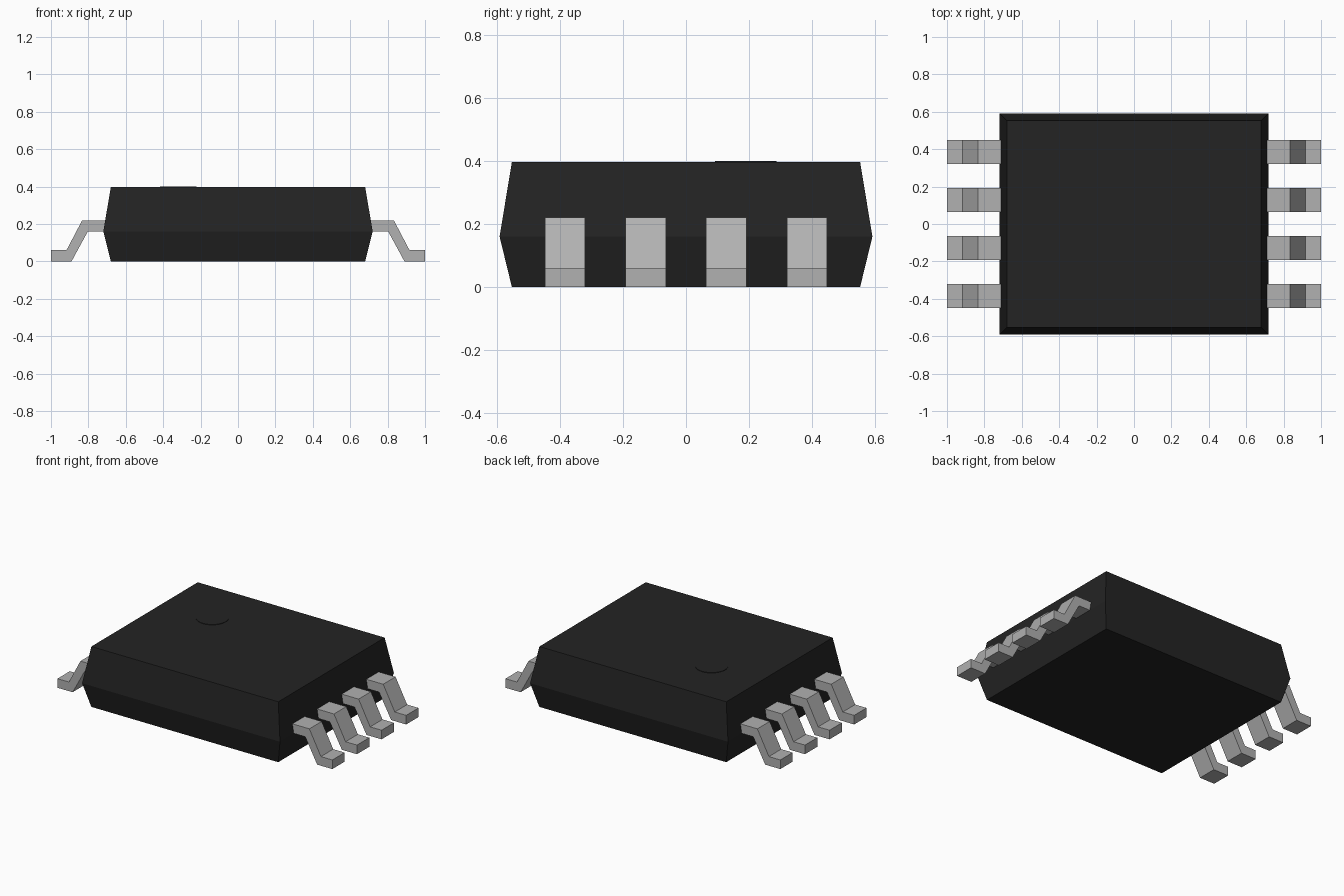
import bpy, bmesh

cube = bpy.data.objects.get("Cube")
if cube:
    bpy.data.objects.remove(cube, do_unlink=True)


def material(name, rgb):
    m = bpy.data.materials.new(name)
    m.use_nodes = True
    m.diffuse_color = (*rgb, 1)
    m.node_tree.nodes["Principled BSDF"].inputs["Base Color"].default_value = (*rgb, 1)
    return m


black = material("black plastic", (0.017, 0.017, 0.017))
metal = material("grey metal", (0.44, 0.44, 0.44))


def add_object(name, bm, mat):
    bmesh.ops.recalc_face_normals(bm, faces=bm.faces)
    mesh = bpy.data.meshes.new(name)
    bm.to_mesh(mesh)
    bm.free()
    mesh.materials.append(mat)
    obj = bpy.data.objects.new(name, mesh)
    bpy.context.collection.objects.link(obj)
    return obj


# Body: three stacked rectangles, widest at the parting line
bm = bmesh.new()
rings = []
for x, y, z in [(0.68, 0.553, 0.0), (0.72, 0.592, 0.16), (0.68, 0.553, 0.397)]:
    rings.append([bm.verts.new((sx * x, sy * y, z))
                  for sx, sy in [(-1, -1), (1, -1), (1, 1), (-1, 1)]])
for low, high in zip(rings, rings[1:]):
    for i in range(4):
        j = (i + 1) % 4
        bm.faces.new((low[i], low[j], high[j], high[i]))
bm.faces.new(rings[0][::-1])
bm.faces.new(rings[-1])
add_object("body", bm, black)

# Round orientation mark on the top face
bm = bmesh.new()
bmesh.ops.create_cone(bm, cap_ends=True, segments=32, radius1=0.098, radius2=0.098, depth=0.006)
dot = add_object("orientation_mark", bm, black)
dot.location = (-0.32, 0.19, 0.397)

# Bent leads: one side profile, extruded across y, four on each side
PROFILE = [(0.69, 0.16), (0.803, 0.16), (0.89, 0.0), (1.0, 0.0),
           (1.0, 0.06), (0.917, 0.06), (0.833, 0.22), (0.69, 0.22)]
WIDTH, PITCH = 0.128, 0.256


def add_lead(name, side, y):
    bm = bmesh.new()
    face = bm.faces.new([bm.verts.new((side * x, y - WIDTH / 2, z)) for x, z in PROFILE])
    ext = bmesh.ops.extrude_face_region(bm, geom=[face])
    verts = [g for g in ext["geom"] if isinstance(g, bmesh.types.BMVert)]
    bmesh.ops.translate(bm, verts=verts, vec=(0, WIDTH, 0))
    add_object(name, bm, metal)


for side, label in [(1, "left"), (-1, "right")]:
    for i in range(4):
        add_lead(f"lead_{label}_{i + 1}", side, (i - 1.5) * PITCH)
